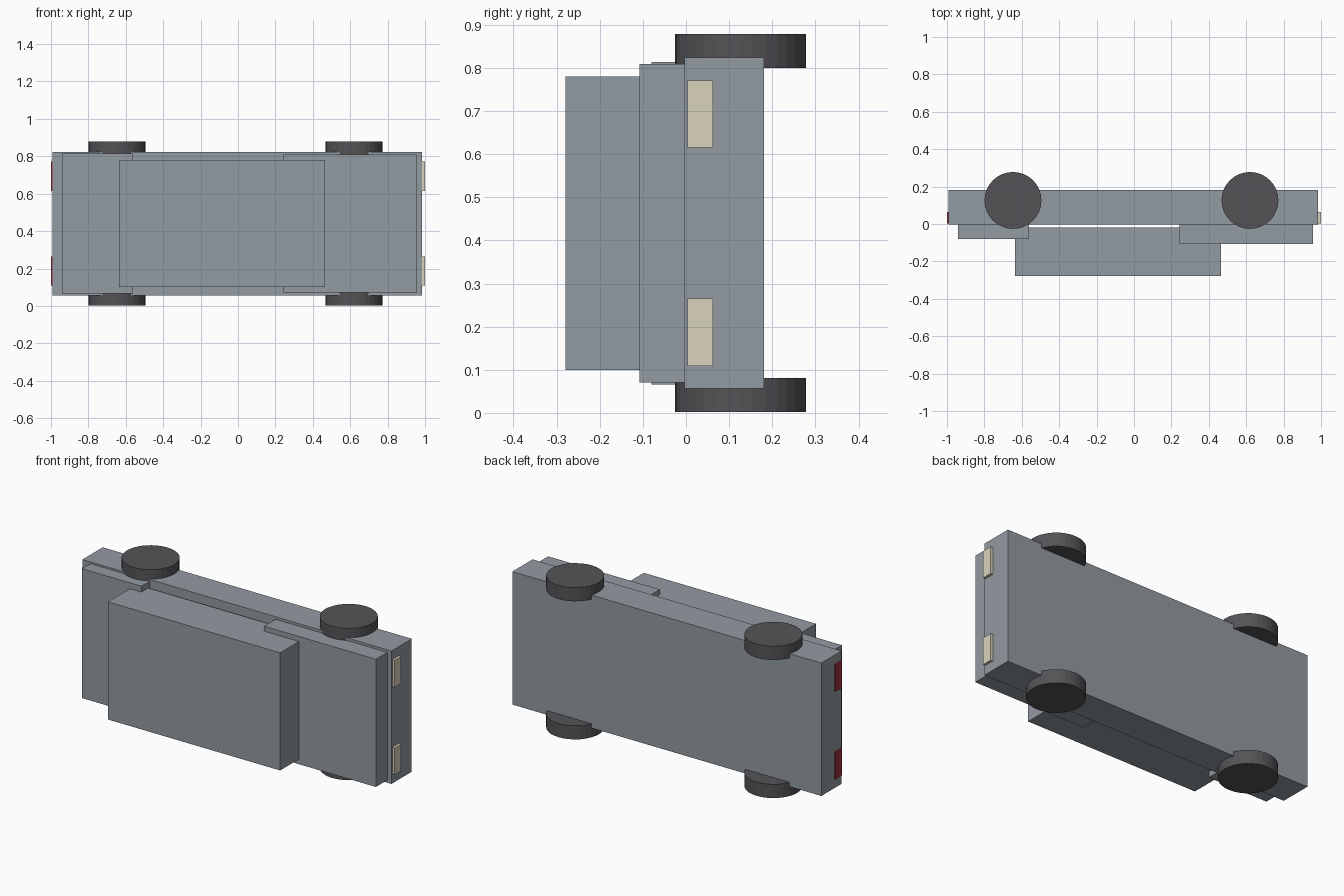
import bpy

default = bpy.data.objects.get("Cube")
if default:
    bpy.data.objects.remove(default, do_unlink=True)

MID = 0.44  # height of the car's own centre plane


def material(name, rgb):
    m = bpy.data.materials.new(name)
    m.use_nodes = True
    m.diffuse_color = (*rgb, 1)
    bsdf = next(n for n in m.node_tree.nodes if n.type == 'BSDF_PRINCIPLED')
    bsdf.inputs["Base Color"].default_value = (*rgb, 1)
    return m


paint = material("blue grey paint", (0.29, 0.325, 0.36))
rubber = material("dark rubber", (0.09, 0.086, 0.094))
cream = material("cream lamp", (0.70, 0.65, 0.51))
red = material("red lamp", (0.36, 0.03, 0.05))


def box(name, x, y, z, mat):
    """Box spanning the given (low, high) ranges."""
    spans = (x, y, z)
    bpy.ops.mesh.primitive_cube_add(size=1, location=[(a + b) / 2 for a, b in spans])
    ob = bpy.context.object
    ob.name = name
    ob.scale = [b - a for a, b in spans]
    bpy.ops.object.transform_apply(location=False, rotation=False, scale=True)
    ob.data.materials.append(mat)


def centred(half):
    return (MID - half, MID + half)


# Body panels: the car lies on its side with its roof facing the front
box("chassis", (-0.992, 0.984), (-0.004, 0.181), centred(0.384), paint)
box("cabin", (-0.636, 0.465), (-0.279, -0.018), centred(0.34), paint)
box("hood", (0.243, 0.957), (-0.108, -0.004), centred(0.369), paint)
box("trunk", (-0.941, -0.561), (-0.08, -0.004), centred(0.374), paint)

# Wheels and lamps, mirrored about the centre plane
for side, s in (("lower", -1), ("upper", 1)):
    for end, x in (("front", 0.62), ("rear", -0.647)):
        bpy.ops.mesh.primitive_cylinder_add(
            vertices=32, radius=0.152, depth=0.079,
            location=(x, 0.126, MID + s * 0.399))
        wheel = bpy.context.object
        wheel.name = f"{end}_wheel_{side}"
        wheel.data.materials.append(rubber)
    z = sorted((MID + s * 0.175, MID + s * 0.331))
    box(f"headlight_{side}", (0.98, 0.999), (0.004, 0.063), z, cream)
    box(f"taillight_{side}", (-1.0, -0.985), (0.004, 0.063), z, red)
